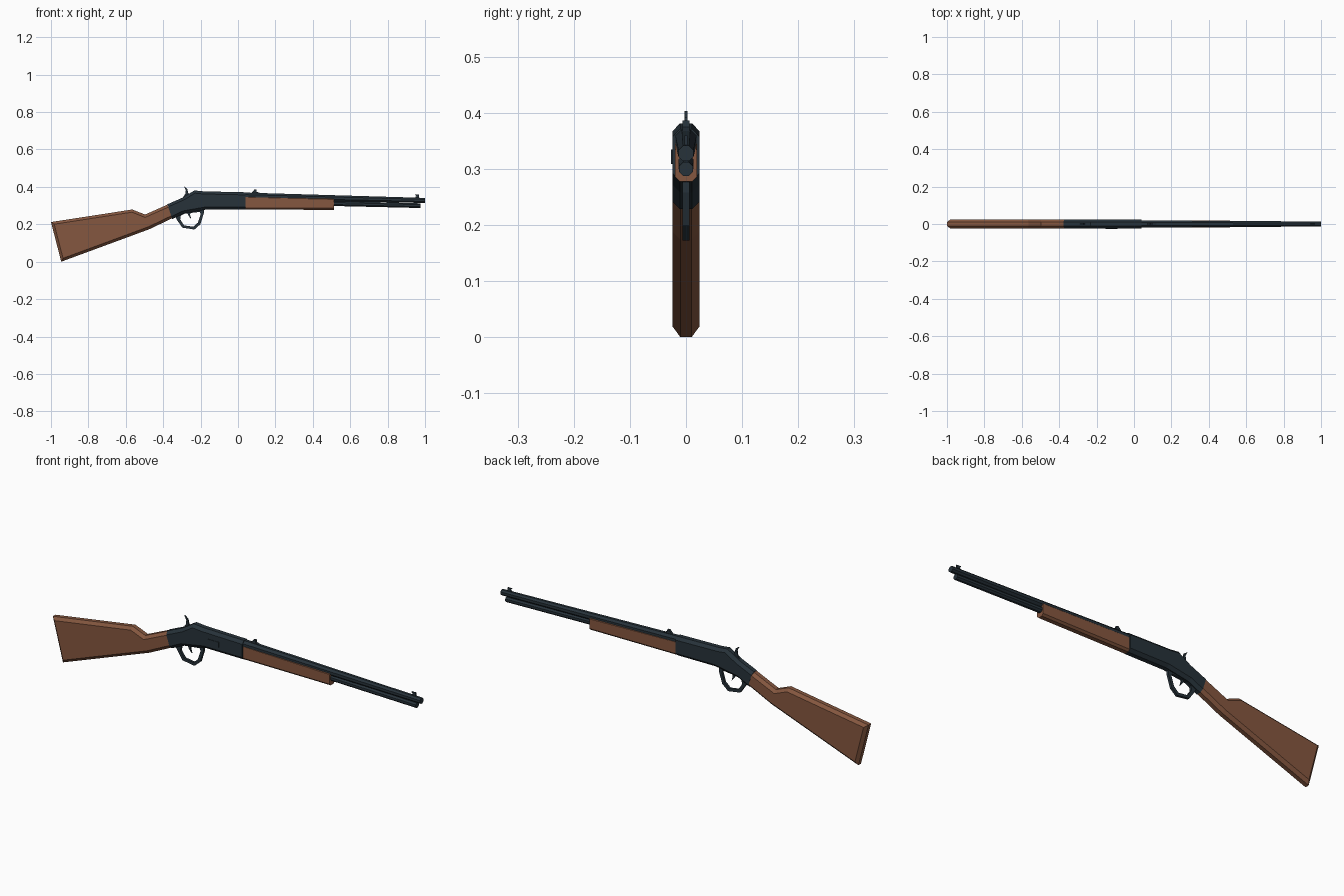
import bpy, bmesh, math
from mathutils import Vector

if "Cube" in bpy.data.objects:
    bpy.data.objects.remove(bpy.data.objects["Cube"])


def material(name, color):
    m = bpy.data.materials.new(name)
    m.diffuse_color = (*color, 1)
    m.use_nodes = True
    m.node_tree.nodes["Principled BSDF"].inputs["Base Color"].default_value = m.diffuse_color
    return m


WOOD = material("walnut wood", (0.235, 0.095, 0.050))
STEEL = material("blued steel", (0.020, 0.032, 0.042))


def finish(name, bm, mat):
    bmesh.ops.recalc_face_normals(bm, faces=bm.faces[:])
    me = bpy.data.meshes.new(name)
    bm.to_mesh(me)
    bm.free()
    me.materials.append(mat)
    ob = bpy.data.objects.new(name, me)
    bpy.context.collection.objects.link(ob)
    return ob


def inset(pts, dists):
    """Move each edge of a clockwise outline inwards by its own distance."""
    n = len(pts)
    lines = []
    for i in range(n):
        a, b = Vector(pts[i]), Vector(pts[(i + 1) % n])
        d = (b - a).normalized()
        lines.append((a + Vector((d.y, -d.x)) * dists[i], d))
    out = []
    for i in range(n):
        (p, d), (q, e) = lines[i - 1], lines[i]
        t = (q - p).cross(e) / d.cross(e)
        out.append(p + d * t)
    return out


def bridge(bm, loops, closed=False):
    n = len(loops[0])
    pairs = list(zip(loops, loops[1:] + loops[:1])) if closed else list(zip(loops, loops[1:]))
    for a, b in pairs:
        for i in range(n):
            j = (i + 1) % n
            bm.faces.new((a[i], a[j], b[j], b[i]))


def slab(name, pts, half, mat, bevel=0.0, drop=0.0, square=(), y=0.0):
    """Side profile given thickness; rim bevelled except on the 'square' edges."""
    bm = bmesh.new()
    layers = [(-half, pts), (half, pts)]
    if bevel:
        small = inset(pts, [0 if i in square else bevel for i in range(len(pts))])
        layers = [(-half, small), (drop - half, pts), (half - drop, pts), (half, small)]
    loops = [[bm.verts.new((p[0], y + w, p[1])) for p in ps] for w, ps in layers]
    bridge(bm, loops)
    bm.faces.new(loops[0])
    bm.faces.new(loops[-1])
    return finish(name, bm, mat)


def rod(name, a, b, r1, r2, sides=8):
    """Tapered faceted rod running along x, from a=(x, z) to b=(x, z)."""
    bm = bmesh.new()
    loops = []
    for (x, z), r in ((a, r1), (b, r2)):
        r /= math.cos(math.pi / sides)
        angs = [(k + 0.5) * 2 * math.pi / sides for k in range(sides)]
        loops.append([bm.verts.new((x, r * math.cos(t), z + r * math.sin(t))) for t in angs])
    bridge(bm, loops)
    bm.faces.new(loops[0])
    bm.faces.new(loops[1])
    return finish(name, bm, STEEL)


# wooden butt stock, joint to the receiver left square
slab("stock", [(-1.0, 0.212), (-0.565, 0.279), (-0.497, 0.252), (-0.377, 0.305),
               (-0.352, 0.232), (-0.473, 0.174), (-0.945, 0.0)],
     0.0237, WOOD, 0.014, 0.0135, square=(3,))

# steel receiver
slab("receiver", [(-0.377, 0.307), (-0.295, 0.343), (-0.233, 0.381), (-0.185, 0.376),
                  (0.04, 0.371), (0.04, 0.278), (-0.17, 0.279), (-0.29, 0.258), (-0.352, 0.228)],
     0.0243, STEEL, 0.014, 0.0135, square=(4, 8))

# wooden fore-end
slab("fore_end", [(0.038, 0.354), (0.512, 0.342), (0.512, 0.277), (0.038, 0.279)],
     0.0195, WOOD, 0.009, 0.009, square=(1, 3))

# barrel and magazine tube
rod("barrel", (0.02, 0.351), (1.0, 0.3275), 0.019, 0.0135)
rod("magazine_tube", (0.48, 0.312), (0.975, 0.2995), 0.0135, 0.0125)

# loading gate plate on the near side
slab("loading_gate", [(-0.152, 0.334), (-0.087, 0.334), (-0.087, 0.308), (-0.152, 0.308)],
     0.002, STEEL, y=-0.0245)

# sights
slab("front_sight", [(0.945, 0.338), (0.949, 0.347), (0.955, 0.348), (0.945, 0.359),
                     (0.969, 0.359), (0.969, 0.338)], 0.003, STEEL)
slab("rear_sight", [(0.07, 0.365), (0.078, 0.374), (0.088, 0.386), (0.098, 0.386),
                    (0.1, 0.374), (0.125, 0.365)], 0.006, STEEL)

# hammer with thumb spur
slab("hammer", [(-0.30, 0.335), (-0.282, 0.362), (-0.279, 0.383), (-0.290, 0.403),
                (-0.272, 0.391), (-0.266, 0.366), (-0.25, 0.350)], 0.003, STEEL)

# lever loop: closed ring between outer outline and its inset
outer = [(-0.342, 0.252), (-0.29, 0.268), (-0.183, 0.282), (-0.183, 0.258),
         (-0.201, 0.200), (-0.233, 0.172), (-0.298, 0.182), (-0.328, 0.226)]
inner = [(-0.306, 0.246), (-0.286, 0.257), (-0.203, 0.266), (-0.200, 0.253),
         (-0.214, 0.209), (-0.239, 0.187), (-0.288, 0.194), (-0.309, 0.226)]
bm = bmesh.new()
h = 0.006
rings = [[bm.verts.new((x, y, z)) for x, z in ps]
         for ps, y in ((outer, -h), (outer, h), (inner, h), (inner, -h))]
bridge(bm, rings, closed=True)
finish("lever_loop", bm, STEEL)

# trigger
slab("trigger", [(-0.277, 0.275), (-0.252, 0.275), (-0.256, 0.25), (-0.25, 0.228),
                 (-0.265, 0.246)], 0.003, STEEL)
